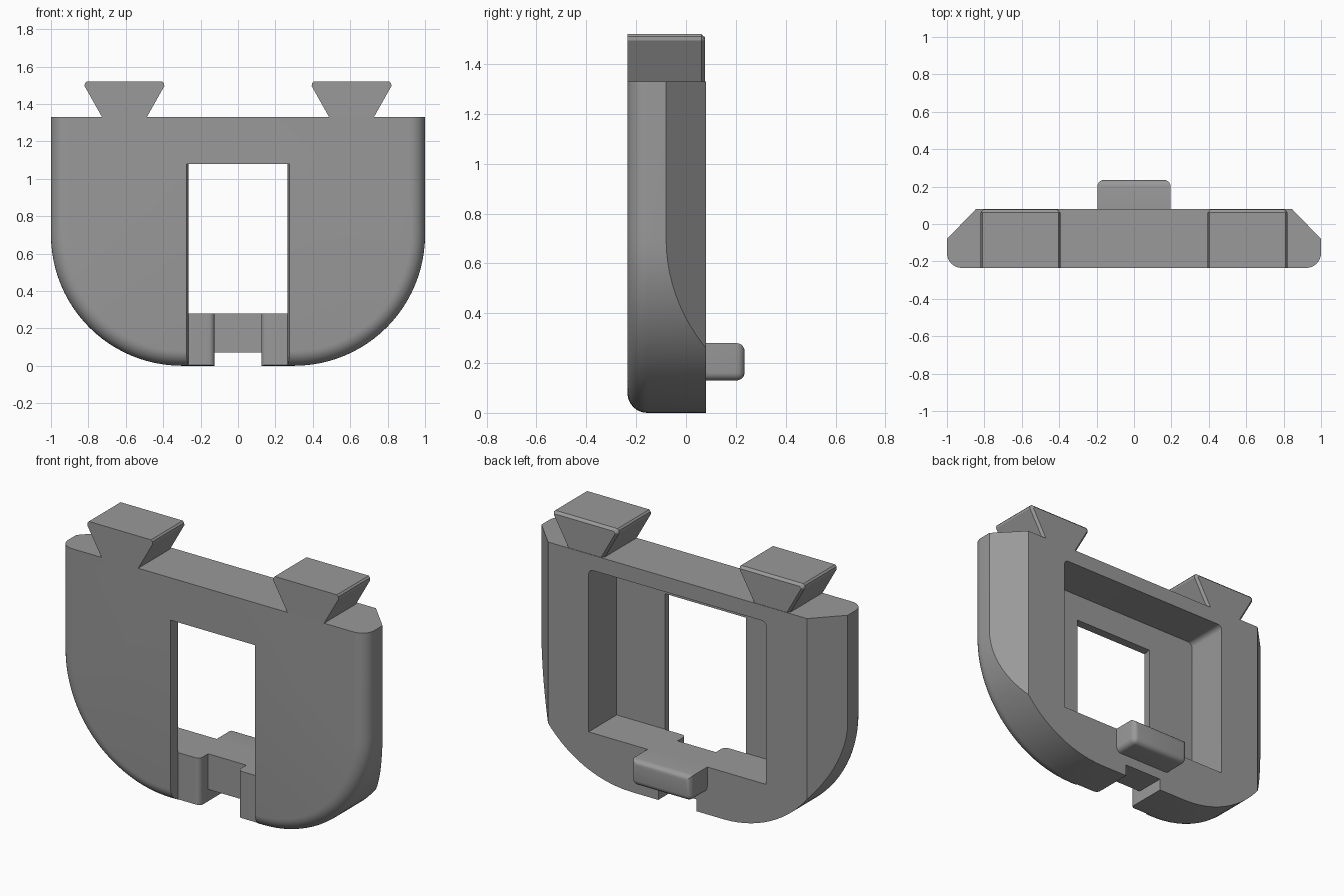
import bpy, bmesh, math

if "Cube" in bpy.data.objects:
    bpy.data.objects.remove(bpy.data.objects["Cube"])

FRONT, BACK, TOP = -0.235, 0.08, 1.33
grey = bpy.data.materials.new("mid grey")
grey.diffuse_color = (0.32, 0.32, 0.32, 1)
grey.use_nodes = True
grey.node_tree.nodes["Principled BSDF"].inputs["Base Color"].default_value = grey.diffuse_color


def loft(name, rings):
    """Solid through a list of equal-length rings of 3D points."""
    bm = bmesh.new()
    vs = [[bm.verts.new(p) for p in r] for r in rings]
    n = len(vs[0])
    for a, b in zip(vs, vs[1:]):
        for i in range(n):
            j = (i + 1) % n
            bm.faces.new((a[i], a[j], b[j], b[i]))
    bm.faces.new(vs[0][::-1])
    bm.faces.new(vs[-1])
    bmesh.ops.recalc_face_normals(bm, faces=bm.faces)
    me = bpy.data.meshes.new(name)
    bm.to_mesh(me)
    bm.free()
    ob = bpy.data.objects.new(name, me)
    me.materials.append(grey)
    bpy.context.collection.objects.link(ob)
    return ob


def along_y(pts, y):
    return [(x, y, z) for x, z in pts]


def along_z(pts, z):
    return [(x, y, z) for x, y in pts]


def rect(w, z0, z1):
    return [(-w, z0), (w, z0), (w, z1), (-w, z1)]


def activate(ob):
    bpy.ops.object.select_all(action='DESELECT')
    ob.select_set(True)
    bpy.context.view_layer.objects.active = ob


def cut(ob, cutter):
    m = ob.modifiers.new("cut", 'BOOLEAN')
    m.operation, m.solver, m.object = 'DIFFERENCE', 'EXACT', cutter
    activate(ob)
    bpy.ops.object.modifier_apply(modifier=m.name)
    bpy.data.objects.remove(cutter)


def smooth(ob):
    activate(ob)
    bpy.ops.object.shade_smooth_by_angle(angle=math.radians(30))


# U-shaped outline, inset on the sides and bottom only
def outline(inset, steps=24):
    r = 0.7 - inset
    half = [(0.3 + r * math.sin(a), 0.7 - r * math.cos(a))
            for a in (math.pi / 2 * i / steps for i in range(steps + 1))]
    half.append((1 - inset, TOP))
    return half + [(-x, z) for x, z in reversed(half)]


# Body with a rounded front rim
R = 0.08
rings = []
for i in range(9):
    a = math.pi / 2 * i / 8
    rings.append(along_y(outline(R * (1 - math.sin(a))), FRONT + R * (1 - math.cos(a))))
rings.append(along_y(outline(0), BACK))
body = loft("body", rings)

# Slanted rear sides
for s in (1, -1):
    plan = [(s * 0.69, 0.24), (s * 1.155, -0.24), (s * 1.4, -0.24), (s * 1.4, 0.24)]
    cut(body, loft("side_cutter", [along_z(plan, -0.2), along_z(plan, 1.6)]))

# Front window, open at the bottom and slightly tapered
WALL = -0.18
cut(body, loft("window_cutter", [along_y(rect(0.286, -0.1, 1.08), FRONT - 0.055),
                                 along_y(rect(0.265, -0.1, 1.08), WALL)]))

# Rear pocket with rounded upper corners
c = 0.03
corner = [(0.58 - c + c * math.cos(a), 1.24 - c + c * math.sin(a))
          for a in (math.pi / 2 * i / 6 for i in range(7))]
pocket = [(0.58, 0.28)] + corner + [(-x, z) for x, z in reversed(corner)] + [(-0.58, 0.28)]
cut(body, loft("pocket_cutter", [along_y(pocket, WALL - 0.002), along_y(pocket, 0.2)]))

# Notch in the lower bar with rounded front corners
flare = [(0.155 - c * math.cos(a), WALL + c * (1 - math.sin(a)))
         for a in (math.pi / 2 * i / 6 for i in range(7))]
half = [(0.125, -0.10)] + flare + [(0.155, -0.3)]
plan = half + [(-x, y) for x, y in reversed(half)]
cut(body, loft("notch_cutter", [along_z(plan, -0.1), along_z(plan, 0.3)]))
cut(body, loft("underside_cutter", [along_y(rect(0.125, -0.12, 0.07), -0.28),
                                    along_y(rect(0.125, -0.12, 0.07), 0.2)]))
smooth(body)

# Flared rails on top, chamfered at the rear
for s, side in ((1, "right"), (-1, "left")):
    def rail(d):
        pts = [(0.12 - d, TOP), (0.213 - d, 1.495), (0.212 - d, 1.51 - d),
               (0.203 - d, 1.52 - d)]
        return [(s * 0.607 + x, z) for x, z in pts + [(-x, z) for x, z in reversed(pts)]]
    loft(side + "_rail", [along_y(rail(0), FRONT), along_y(rail(0), 0.062),
                          along_y(rail(0.014), 0.077)])

# Rear tab, rounded at the back and along the bottom
tab = loft("rear_tab", [along_y(rect(0.195, 0.13, 0.28), BACK - 0.01),
                        along_y(rect(0.195, 0.13, 0.28), 0.235)])
bm = bmesh.new()
bm.from_mesh(tab.data)
edges = [e for e in bm.edges
         if all(v.co.y > 0.2 for v in e.verts) or all(v.co.z < 0.2 for v in e.verts)
         and abs(e.verts[0].co.y - e.verts[1].co.y) > 0.1]
bmesh.ops.bevel(bm, geom=edges, offset=0.032, segments=5, profile=0.5, affect='EDGES')
bm.to_mesh(tab.data)
bm.free()
smooth(tab)
